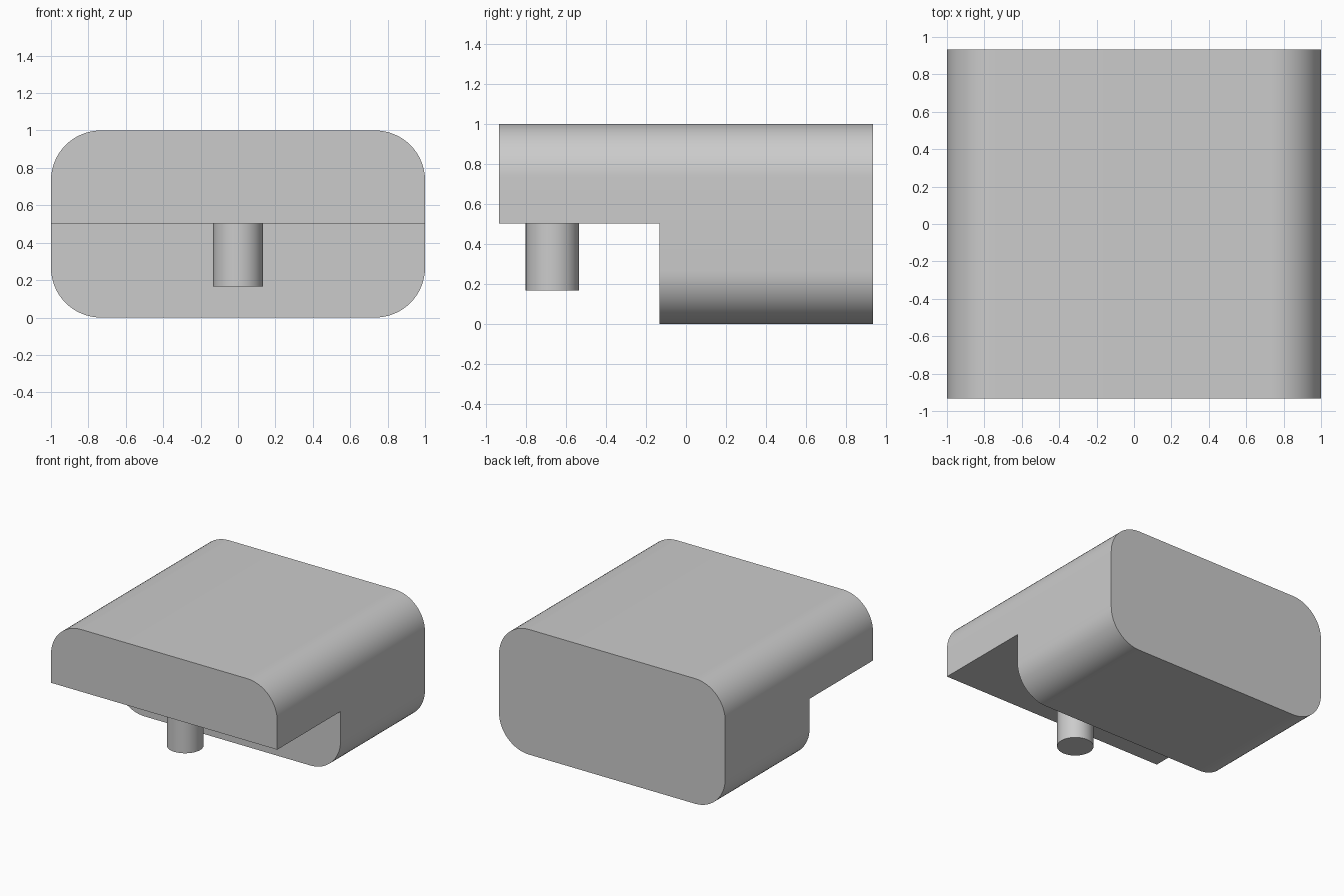
import bpy, bmesh, math

if "Cube" in bpy.data.objects:
    bpy.data.objects.remove(bpy.data.objects["Cube"], do_unlink=True)

HALF_W, HALF_D, HEIGHT, RADIUS = 1.0, 0.933, 1.0, 0.267
STEP_Y, STEP_Z = -0.133, 0.503
PIN_Y, PIN_R, PIN_BOTTOM = -0.667, 0.133, 0.167
ARC_STEPS = 16

grey = bpy.data.materials.new("light_grey")
grey.use_nodes = True
colour = (0.6, 0.6, 0.6, 1)
grey.diffuse_color = colour
grey.node_tree.nodes["Principled BSDF"].inputs["Base Color"].default_value = colour


def finish(obj, name):
    obj.name = name
    obj.data.name = name
    obj.data.materials.clear()
    obj.data.materials.append(grey)
    bpy.ops.object.select_all(action="DESELECT")
    obj.select_set(True)
    bpy.context.view_layer.objects.active = obj
    bpy.ops.object.shade_smooth_by_angle(angle=math.radians(30))


def rounded_profile():
    """Rounded rectangle in the x-z plane, counter-clockwise."""
    pts = []
    for corner, (sx, sz) in enumerate([(1, 1), (-1, 1), (-1, -1), (1, -1)]):
        cx = sx * (HALF_W - RADIUS)
        cz = HEIGHT / 2 + sz * (HEIGHT / 2 - RADIUS)
        for i in range(ARC_STEPS + 1):
            a = math.pi / 2 * (corner + i / ARC_STEPS)
            pts.append((cx + RADIUS * math.cos(a), cz + RADIUS * math.sin(a)))
    return pts


# Body: rounded bar running front to back
bm = bmesh.new()
face = bm.faces.new([bm.verts.new((x, -HALF_D, z)) for x, z in rounded_profile()])
ext = bmesh.ops.extrude_face_region(bm, geom=[face])
bmesh.ops.translate(bm, vec=(0, 2 * HALF_D, 0),
                    verts=[v for v in ext["geom"] if isinstance(v, bmesh.types.BMVert)])
bmesh.ops.recalc_face_normals(bm, faces=bm.faces)
mesh = bpy.data.meshes.new("body")
bm.to_mesh(mesh)
bm.free()
body = bpy.data.objects.new("body", mesh)
bpy.context.collection.objects.link(body)

# Notch under the front overhang
bpy.ops.mesh.primitive_cube_add(size=1, location=(0, STEP_Y - 1, STEP_Z - 0.5))
cutter = bpy.context.object
cutter.name = "notch_cutter"
cutter.scale = (3, 2, 1)
cutter.hide_render = True
bpy.context.view_layer.update()
notch = body.modifiers.new("notch", "BOOLEAN")
notch.operation = "DIFFERENCE"
notch.solver = "EXACT"
notch.object = cutter
bpy.context.view_layer.objects.active = body
bpy.ops.object.modifier_apply(modifier=notch.name)
bpy.data.objects.remove(cutter, do_unlink=True)
finish(body, "body")

# Pin hanging below the overhang, slightly embedded
pin_top = STEP_Z + 0.02
bpy.ops.mesh.primitive_cylinder_add(
    vertices=48, radius=PIN_R, depth=pin_top - PIN_BOTTOM,
    location=(0, PIN_Y, (pin_top + PIN_BOTTOM) / 2))
finish(bpy.context.object, "pin")
